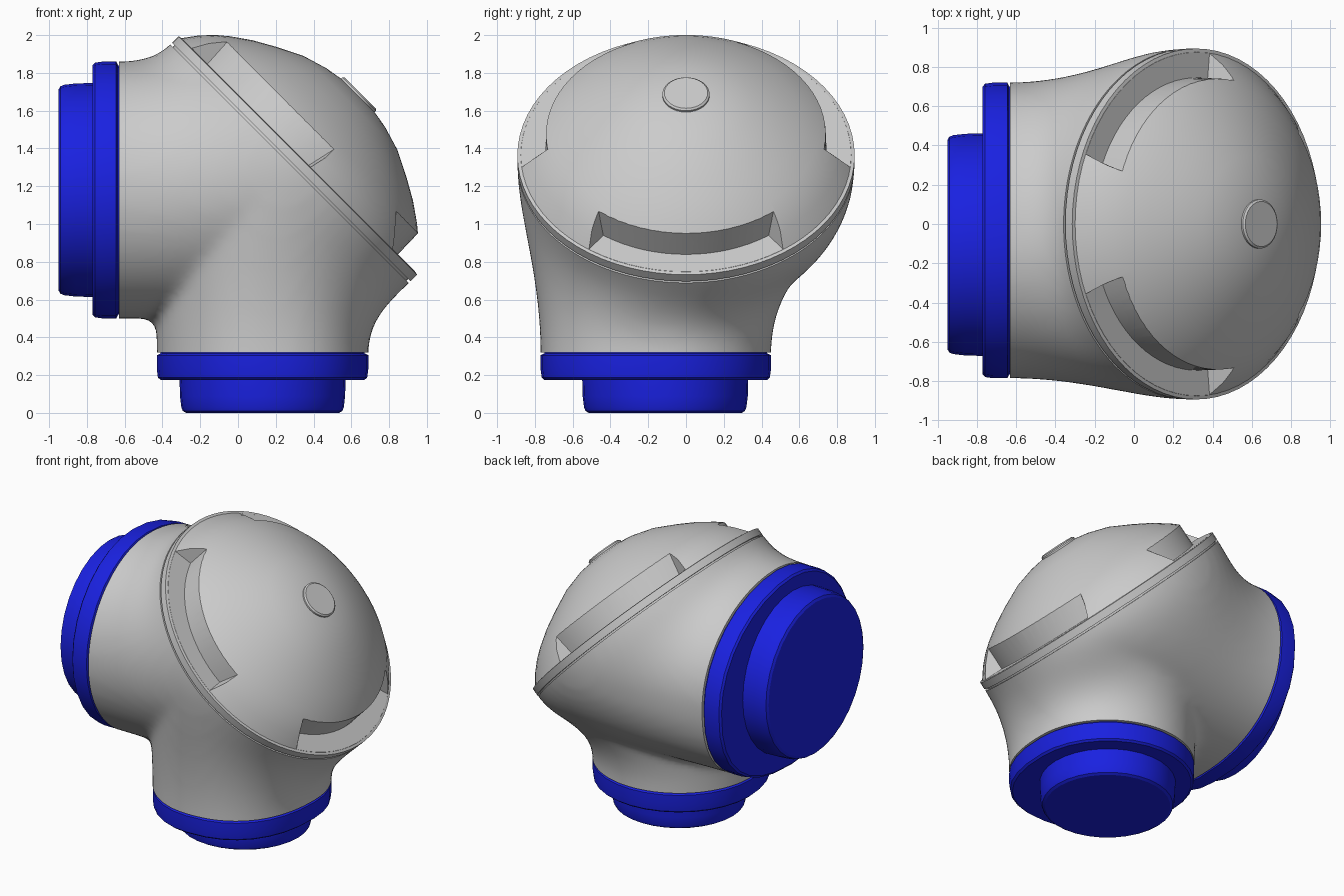
import bpy, bmesh, math
from mathutils import Vector as V

if "Cube" in bpy.data.objects:
    bpy.data.objects.remove(bpy.data.objects["Cube"])

X, Y, Z = V((1, 0, 0)), V((0, 1, 0)), V((0, 0, 1))
N = V((1, 0, 1)).normalized()      # lid normal
U = V((1, 0, -1)).normalized()     # down-slope direction in the lid plane
LID_C, LID_R = V((0.317, 0, 1.363)), 0.893

blue = bpy.data.materials.new("blue")
blue.diffuse_color = (0.01, 0.015, 0.75, 1)
blue.use_nodes = True
blue.node_tree.nodes["Principled BSDF"].inputs["Base Color"].default_value = blue.diffuse_color


def finish(name, bm, mat=None, angle=30):
    bmesh.ops.recalc_face_normals(bm, faces=bm.faces[:])
    me = bpy.data.meshes.new(name)
    bm.to_mesh(me)
    bm.free()
    ob = bpy.data.objects.new(name, me)
    bpy.context.collection.objects.link(ob)
    if mat:
        me.materials.append(mat)
    shade(ob, angle)
    return ob


def shade(ob, angle=30):
    bpy.ops.object.select_all(action='DESELECT')
    ob.select_set(True)
    bpy.context.view_layer.objects.active = ob
    bpy.ops.object.shade_smooth_by_angle(angle=math.radians(angle))


def bake(ob):
    """Apply all modifiers of an object."""
    dg = bpy.context.evaluated_depsgraph_get()
    me = bpy.data.meshes.new_from_object(ob.evaluated_get(dg))
    ob.modifiers.clear()
    ob.data = me


def ring(c, a, b, r, ext=0.0, n=32):
    """Circle, stretched by ext towards +a and fuller in the (+a, +b) corner."""
    pts = []
    for i in range(n):
        t = 2 * math.pi * i / n
        ca, sb = math.cos(t), math.sin(t)
        if ext and ca > 1e-6 and sb > 1e-6:
            ca, sb = ca ** 0.85, sb ** 0.85
        pts.append(c + a * ca * (r + (ext if ca > 0 else 0)) + b * sb * r)
    return pts


def loft(bm, rings):
    vs = [[bm.verts.new(p) for p in r] for r in rings]
    n = len(vs[0])
    for r0, r1 in zip(vs, vs[1:]):
        for i in range(n):
            bm.faces.new((r0[i], r0[(i + 1) % n], r1[(i + 1) % n], r1[i]))
    bm.faces.new(vs[0])
    bm.faces.new(vs[-1])


# the two pipe ends: name, centre, inward axis, stretch dir, corner dir,
# flange radius, stretch, spigot radius, flange thickness, spigot length
ENDS = [
    ("side", V((-0.63, -0.105, 1.18)), X, Y, -Z, 0.68, 0.145, 0.567, 0.14, 0.18),
    ("bottom", V((0.13, -0.11, 0.32)), Z, -Y, X, 0.56, 0.10, 0.44, 0.145, 0.175),
]

# housing: two blended necks running into the lid circle
bm = bmesh.new()
for _, c, ax, a, b, r, ext, *_rest in ENDS:
    start = ring(c, a, b, r, ext, 96)
    end = ring(LID_C - N * 0.062, a, U, LID_R, 0, 96)
    rings = [[p - ax * 0.12 for p in start]]
    for k in range(17):
        t = k / 16
        s = 1 - t
        row = []
        for p, q in zip(start, end):
            d = (q - p).length
            h0, h1 = p + ax * 0.4 * d, q - N * min(0.3 * d, 0.3)
            row.append(p * s**3 + h0 * 3 * s * s * t + h1 * 3 * s * t * t + q * t**3)
        rings.append(row)
    rings.append([q + N * 0.12 for q in end])
    loft(bm, rings)
body = finish("housing", bm)
m = body.modifiers.new("blend", 'REMESH')
m.mode, m.voxel_size = 'VOXEL', 0.03
m = body.modifiers.new("soften", 'SMOOTH')
m.factor, m.iterations = 0.5, 8
bake(body)
bm = bmesh.new()
bm.from_mesh(body.data)
for co, no in [(LID_C - N * 0.062, N), (ENDS[0][1], -X), (ENDS[1][1], -Z)]:
    cut = bmesh.ops.bisect_plane(bm, geom=bm.verts[:] + bm.edges[:] + bm.faces[:],
                                 plane_co=co, plane_no=no, clear_outer=True)
    edges = [e for e in cut["geom_cut"] if isinstance(e, bmesh.types.BMEdge)]
    bmesh.ops.edgeloop_fill(bm, edges=edges)
bmesh.ops.recalc_face_normals(bm, faces=bm.faces[:])
bm.to_mesh(body.data)
bm.free()
shade(body, 40)

# blue flanges and spigots
for name, c, ax, a, b, r, ext, rs, th, ln in ENDS:
    bm = bmesh.new()
    prof = [(-0.005, -0.02), (0.005, -0.02), (0.015, 0), (th * 0.6, 0),
            (th - 0.012, -0.006), (th, -0.02)]
    loft(bm, [ring(c - ax * d, a, b, r + o, ext) for d, o in prof])
    finish(name + "_flange", bm, blue)
    bm = bmesh.new()
    prof = [(-0.02, 0), (ln * 0.5, -0.003), (ln - 0.03, -0.01),
            (ln - 0.01, -0.018), (ln, -0.035)]
    loft(bm, [ring(c - ax * (th + d), a, b, rs + o) for d, o in prof])
    finish(name + "_spigot", bm, blue)

# domed lid with rim and seam groove
profile = [(0.875, -0.07), (0.875, -0.05), (LID_R, -0.05), (LID_R, 0), (0.875, 0.003),
           (0.82, 0.078), (0.76, 0.142), (0.70, 0.192), (0.6, 0.262), (0.49, 0.324),
           (0.35, 0.394), (0.22, 0.433), (0.12, 0.45), (0.04, 0.455)]
bm = bmesh.new()
loft(bm, [ring(LID_C + N * w, Y, U, r, 0, 72) for r, w in profile])
lid = finish("lid", bm)

# three bolt recesses around the lid edge
bm = bmesh.new()
for k in range(3):
    rows = []
    for i in range(17):
        f = i / 8 - 1
        row = []
        for r, w, half in [(0.745, 0.004, 36), (1.0, 0.004, 36), (1.0, 0.4, 43), (0.735, 0.4, 43)]:
            t = math.radians(120 * k + half * f)
            row.append(LID_C + (U * math.cos(t) + Y * math.sin(t)) * r + N * w)
        rows.append(row)
    loft(bm, rows)
cutter = finish("recess_cutter", bm)
cutter.hide_render = True
m = lid.modifiers.new("recesses", 'BOOLEAN')
m.operation, m.object, m.solver = 'DIFFERENCE', cutter, 'EXACT'
bake(lid)
bpy.data.objects.remove(cutter)
shade(lid, 30)

# round button on top of the dome
bm = bmesh.new()
loft(bm, [ring(LID_C + N * w, Y, U, r, 0, 32)
          for r, w in [(0.125, 0.42), (0.125, 0.46), (0.115, 0.468)]])
finish("lid_button", bm)
